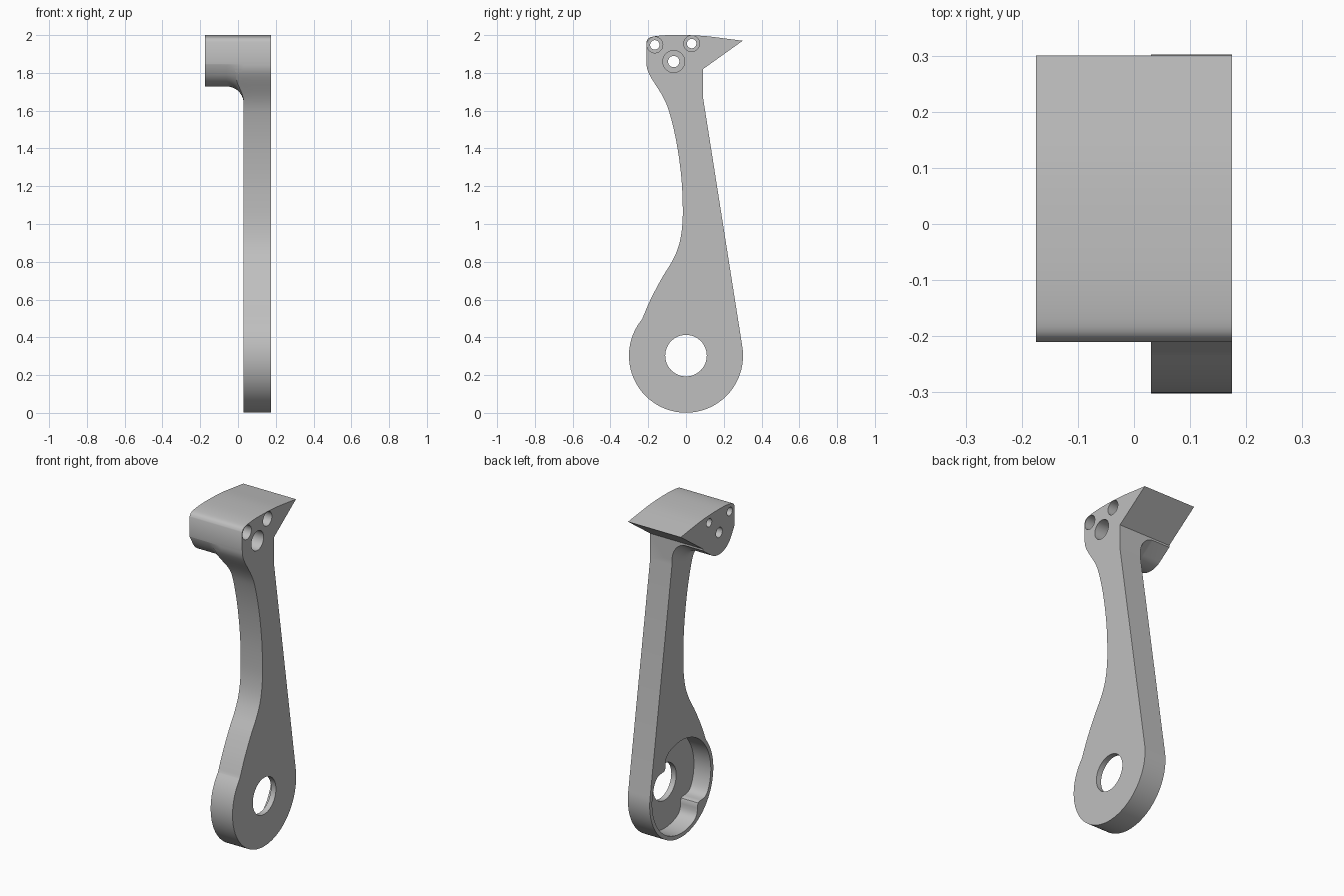
import bpy, bmesh
from math import sin, cos, pi, radians, sqrt, exp, atan2

if "Cube" in bpy.data.objects:
    bpy.data.objects.remove(bpy.data.objects["Cube"])

grey = bpy.data.materials.new("plain grey")
grey.use_nodes = True
COLOUR = (0.52, 0.52, 0.52, 1)
grey.diffuse_color = COLOUR
grey.node_tree.nodes["Principled BSDF"].inputs["Base Color"].default_value = COLOUR

X0, X1, ARM_X = -0.175, 0.175, 0.03
PIVOT, R = (0, 0.303), 0.302
BOSS, BOSS_R = (-0.065, 1.86), 0.132


def loft(name, sections):
    """Join (x, [(y, z), ...]) sections into a closed solid."""
    bm = bmesh.new()
    rings = [[bm.verts.new((x, y, z)) for y, z in pts] for x, pts in sections]
    n = len(rings[0])
    for a, b in zip(rings, rings[1:]):
        for i in range(n):
            bm.faces.new((a[i], a[(i + 1) % n], b[(i + 1) % n], b[i]))
    bm.faces.new(rings[0])
    bm.faces.new(rings[-1])
    bmesh.ops.recalc_face_normals(bm, faces=bm.faces)
    me = bpy.data.meshes.new(name)
    bm.to_mesh(me)
    bm.free()
    ob = bpy.data.objects.new(name, me)
    me.materials.append(grey)
    bpy.context.collection.objects.link(ob)
    return ob


def prism(name, pts, xa, xb):
    return loft(name, [(xa, pts), (xb, pts)])


def arc(c, r, a, b, n):
    return [(c[0] + r * cos(radians(a + (b - a) * i / n)),
             c[1] + r * sin(radians(a + (b - a) * i / n))) for i in range(n + 1)]


def cylinder(name, c, r, xa, xb):
    return prism(name, arc(c, r, 0, 360, 48)[:-1], xa, xb)


def smooth_path(pts, steps=5):
    """Catmull-Rom curve through the points."""
    p = [pts[0]] + pts + [pts[-1]]
    out = []
    for a, b, c, d in zip(p, p[1:], p[2:], p[3:]):
        for k in range(steps):
            t = k / steps
            out.append(tuple(0.5 * (2 * b[i] + (c[i] - a[i]) * t
                       + (2 * a[i] - 5 * b[i] + 4 * c[i] - d[i]) * t * t
                       + (3 * b[i] - a[i] - 3 * c[i] + d[i]) * t ** 3) for i in (0, 1)))
    return out + [pts[-1]]


def boolean(ob, other, op):
    mod = ob.modifiers.new(op, "BOOLEAN")
    mod.operation, mod.solver, mod.object = op, "EXACT", other
    bpy.context.view_layer.objects.active = ob
    bpy.ops.object.modifier_apply(modifier=mod.name)
    bpy.data.objects.remove(other)


# Side outline: round pivot end, straight back, pointed head, curved front
top = smooth_path([(0.3, 1.97), (0.2, 1.983), (0.1, 1.995), (0, 2), (-0.1, 2),
                   (-0.17, 1.993), (-0.198, 1.983), (-0.21, 1.965)], 3)
front = smooth_path([(-0.21, 1.86), (-0.205, 1.82), (-0.185, 1.775), (-0.12, 1.67),
                     (-0.085, 1.58), (-0.05, 1.43), (-0.025, 1.25), (-0.017, 1.08),
                     (-0.022, 0.97), (-0.04, 0.88), (-0.075, 0.8), (-0.13, 0.71),
                     (-0.19, 0.595), (-0.232, 0.497)])
foot = arc(PIVOT, R, 141, 370, 64)
outline = foot + [(0.09, 1.67), (0.09, 1.82)] + top + front

# Head: boss-shaped underside that flares into the arm with a fillet
FILLET, START = 0.09, -0.06


def head_section(grow):
    under = arc(BOSS, BOSS_R + grow, -54.5, -150, 24)
    (ya, za), (yb, zb) = under[0], under[-1]
    return ([(ya + 0.5 * cos(radians(35.5)), za + 0.5 * sin(radians(35.5))), (0.5, 2.2)]
            + [(-0.5, 2.2), (yb - 0.25 * cos(pi / 3), zb + 0.25 * sin(pi / 3))]
            + under[::-1])


sections = [(X0 - 0.01, head_section(0))]
for i in range(11):
    a = pi / 2 * i / 10
    sections.append((START + FILLET * sin(a), head_section(FILLET * (1 - cos(a)))))
sections.append((0.08, head_section(FILLET)))
bracket = loft("lever_arm", sections)
boolean(bracket, prism("head_clip", outline, X0, 0.2), "INTERSECT")
boolean(bracket, prism("arm", outline, ARM_X, X1), "UNION")

# Pivot pocket on the inner face, with two rounded keys on its wall
pocket = []
for i in range(120):
    a = 2 * pi * i / 120
    r = 0.278
    for key in (pi / 4, -3 * pi / 4):
        d = atan2(sin(a - key), cos(a - key))
        r -= 0.055 * exp(-(d / 0.17) ** 2)
    pocket.append((PIVOT[0] + r * cos(a), PIVOT[1] + r * sin(a)))
boolean(bracket, prism("pocket_cutter", pocket, -0.05, 0.142), "DIFFERENCE")
boolean(bracket, cylinder("pivot_cutter", PIVOT, 0.11, -0.1, 0.3), "DIFFERENCE")

# Counterbored bolt holes through the head
for c, bore, hole in (((-0.165, 1.948), 0.042, 0.025), ((0.03, 1.955), 0.042, 0.025),
                      (BOSS, 0.058, 0.03)):
    boolean(bracket, cylinder("hole_cutter", c, hole, -0.3, 0.3), "DIFFERENCE")
    boolean(bracket, cylinder("bore_cutter", c, bore, -0.03, 0.3), "DIFFERENCE")

bpy.ops.object.select_all(action="DESELECT")
bracket.select_set(True)
bpy.context.view_layer.objects.active = bracket
bpy.ops.object.shade_smooth_by_angle(angle=radians(30))
